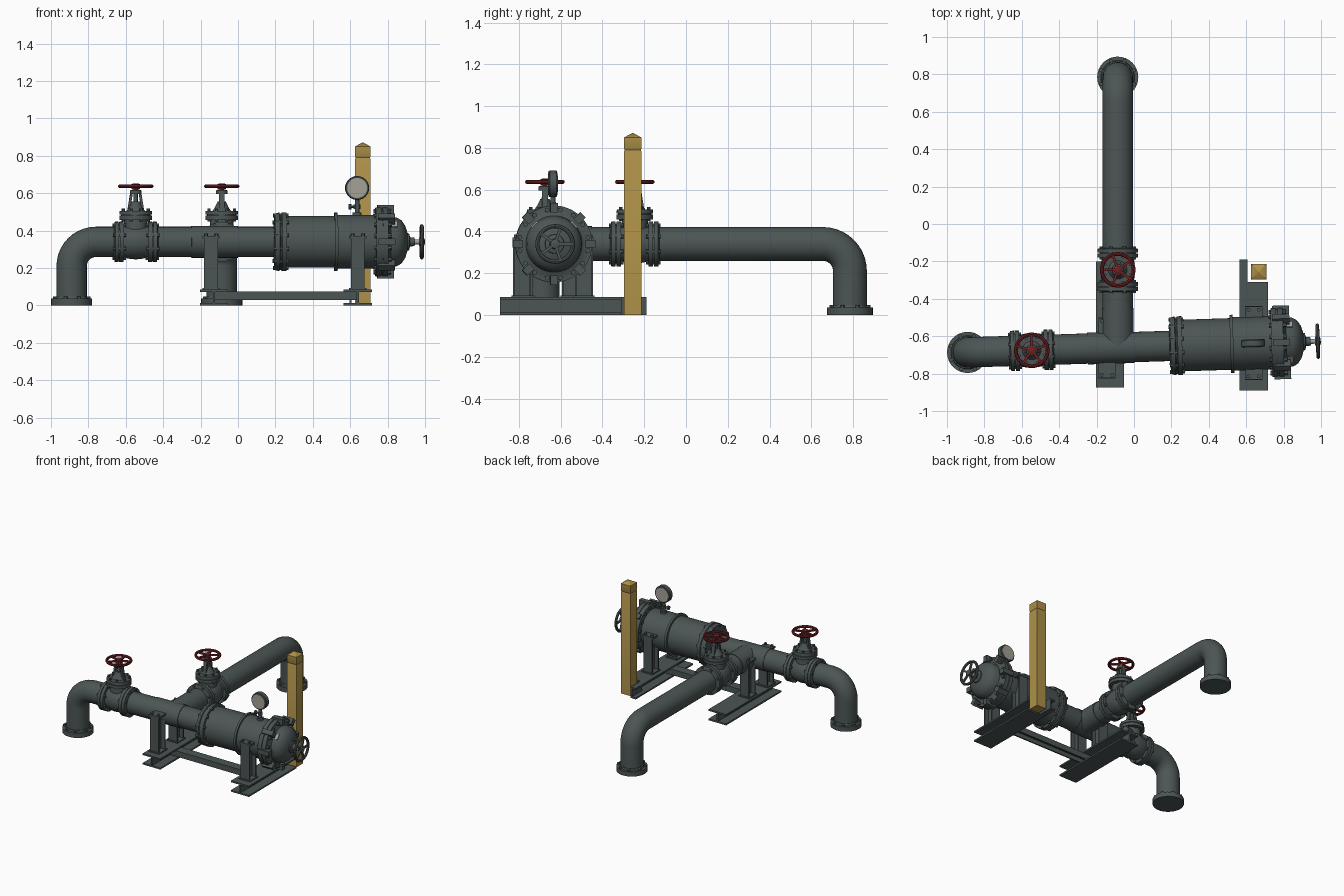
import bpy, bmesh, math
from mathutils import Matrix, Vector

if "Cube" in bpy.data.objects:
    bpy.data.objects.remove(bpy.data.objects["Cube"])

def material(name, col):
    m = bpy.data.materials.new(name)
    m.diffuse_color = (*col, 1)
    m.use_nodes = True
    m.node_tree.nodes["Principled BSDF"].inputs["Base Color"].default_value = m.diffuse_color
    return m

STEEL = material("dark_grey_green", (0.072, 0.092, 0.09))
RED = material("wheel_red", (0.17, 0.014, 0.017))
WOOD = material("post_ochre", (0.42, 0.28, 0.065))
PALE = material("pale_beige", (0.38, 0.36, 0.31))

T = Matrix.Translation
def R(deg, axis): return Matrix.Rotation(math.radians(deg), 4, axis)
ALONG_X, ALONG_Y = R(90, 'Y'), R(-90, 'X')       # turn local z onto x or y
MAIN = T((0, -0.658, 0.34)) @ Matrix.Rotation(0.032, 4, 'Z')   # slightly skewed main line
BRANCH = T((-0.087, 0, 0.34)) @ R(90, 'Z')       # local x runs along +y

def finish(bm, name, mat):
    bmesh.ops.recalc_face_normals(bm, faces=bm.faces)
    me = bpy.data.meshes.new(name)
    bm.to_mesh(me)
    bm.free()
    me.materials.append(mat)
    ob = bpy.data.objects.new(name, me)
    bpy.context.collection.objects.link(ob)
    return ob

def skin(bm, rings, closed=False):
    n = len(rings[0])
    pairs = list(zip(rings, rings[1:])) + ([(rings[-1], rings[0])] if closed else [])
    for a, b in pairs:
        for i in range(n):
            bm.faces.new((a[i], a[(i + 1) % n], b[(i + 1) % n], b[i]))
    if not closed:
        bm.faces.new(rings[0][::-1])
        bm.faces.new(rings[-1])

def lathe(bm, prof, M, n=32):
    """Revolve (height, radius) pairs about local z."""
    skin(bm, [[bm.verts.new(M @ Vector((r * math.cos(2 * math.pi * i / n),
               r * math.sin(2 * math.pi * i / n), h))) for i in range(n)] for h, r in prof])

def box(bm, x0, x1, y0, y1, z0, z1, M=Matrix()):
    S = Matrix.Diagonal((x1 - x0, y1 - y0, z1 - z0, 1))
    bmesh.ops.create_cube(bm, size=1, matrix=M @ T(((x0 + x1) / 2, (y0 + y1) / 2, (z0 + z1) / 2)) @ S)

def tube(bm, pts, r, M, n=32):
    """Sweep a circle along a path in the local xz plane."""
    rings = []
    for k, p in enumerate(pts):
        t = (Vector(pts[min(k + 1, len(pts) - 1)]) - Vector(pts[max(k - 1, 0)])).normalized()
        side = Vector((0, 1, 0))
        up = t.cross(side)
        rings.append([bm.verts.new(M @ (Vector(p) + r * (math.cos(a) * side + math.sin(a) * up)))
                      for a in (2 * math.pi * i / n for i in range(n))])
    skin(bm, rings)

def bolts(bm, n, ring, z0, z1, M, r=0.011):
    for i in range(n):
        lathe(bm, [(z0, r), (z1, r)], M @ R(360 * (i + 0.5) / n, 'Z') @ T((ring, 0, 0)), 6)

def wheel(name, M, rad, mat):
    """Five-spoke handwheel around local z."""
    bm = bmesh.new()
    n = 40
    skin(bm, [[bm.verts.new(M @ R(360 * i / n, 'Z') @ Vector((rad + 0.010 * math.cos(a), 0, 0.010 * math.sin(a))))
               for a in (2 * math.pi * j / 8 for j in range(8))] for i in range(n)], True)
    for i in range(5):
        box(bm, 0.01, rad, -0.007, 0.007, -0.006, 0.006, M @ R(72 * i + 18, 'Z'))
    lathe(bm, [(-0.015, 0.022), (0.012, 0.022), (0.016, 0.012)], M, 16)
    finish(bm, name, mat)

def elbow_path(x, end, s):
    """Foot at x, bend of 0.13, then level to end; s = direction of travel."""
    arc = [(x + s * 0.13 * (1 - math.cos(a)), 0, -0.13 + 0.13 * math.sin(a))
           for a in (math.pi / 2 * i / 10 for i in range(11))]
    return [(x, 0, -0.34)] + arc + [(end, 0, 0)]

# pipe runs with floor flanges
for name, M, x, end, s in (("main_pipe", MAIN, -0.89, 0.21, 1), ("branch_pipe", BRANCH, 0.785, -0.655, -1)):
    bm = bmesh.new()
    tube(bm, elbow_path(x, end, s), 0.081, M)
    finish(bm, name, STEEL)
    bm = bmesh.new()
    F = M @ T((x, 0, -0.34))
    lathe(bm, [(0, 0.110), (0.036, 0.110), (0.036, 0.09), (0.048, 0.086)], F)
    bolts(bm, 8, 0.096, 0.03, 0.048, F)
    finish(bm, name + "_foot_flange", STEEL)

# tee fitting and weld collars
bm = bmesh.new()
lathe(bm, [(-0.25, 0.085), (0.0, 0.085)], MAIN @ ALONG_X)
lathe(bm, [(-0.655, 0.085), (-0.45, 0.085)], BRANCH @ ALONG_X)
finish(bm, "tee_fitting", STEEL)

def valve(name, M):
    bm = bmesh.new()
    half = [(0.118, 0.086), (0.112, 0.108), (0.092, 0.108), (0.092, 0.098), (0.088, 0.098),
            (0.088, 0.108), (0.066, 0.108), (0.066, 0.084), (0.035, 0.09)]
    lathe(bm, [(-h, r) for h, r in half] + [(0, 0.094)] + half[::-1], M @ ALONG_X)
    for s in (-0.124, 0.054):
        bolts(bm, 8, 0.096, s, s + 0.07, M @ ALONG_X, 0.010)
    # bonnet
    lathe(bm, [(0.05, 0.066), (0.118, 0.062), (0.118, 0.088), (0.14, 0.088), (0.14, 0.08), (0.145, 0.08),
               (0.145, 0.088), (0.165, 0.086), (0.165, 0.05), (0.185, 0.036), (0.215, 0.022)], M)
    bolts(bm, 8, 0.073, 0.11, 0.178, M, 0.009)
    finish(bm, name + "_body", STEEL)
    # yoke and stem
    bm = bmesh.new()
    for a in (0, 180):
        Y = M @ R(a, 'Z')
        box(bm, -0.007, 0.007, -0.014, 0.014, 0, 0.10, Y @ T((0.038, 0, 0.165)) @ R(-9, 'Y'))
    lathe(bm, [(0.255, 0.032), (0.275, 0.03), (0.28, 0.018)], M, 16)
    lathe(bm, [(0.16, 0.011), (0.312, 0.011)], M, 12)
    finish(bm, name + "_yoke", STEEL)
    wheel(name + "_handwheel", M @ T((0, 0, 0.297)), 0.085, RED)

valve("inlet_valve", MAIN @ T((-0.547, 0, 0)))
valve("branch_valve", BRANCH @ T((-0.245, 0, 0)))

# pressure vessel
AX = MAIN @ ALONG_X
bm = bmesh.new()
lathe(bm, [(0.19, 0.09), (0.195, 0.15), (0.22, 0.157), (0.224, 0.15), (0.23, 0.15), (0.234, 0.157), (0.258, 0.157),
           (0.258, 0.138), (0.515, 0.138), (0.515, 0.156), (0.532, 0.156), (0.532, 0.143), (0.735, 0.143),
           (0.735, 0.184), (0.765, 0.184), (0.765, 0.178), (0.772, 0.178), (0.772, 0.184), (0.80, 0.184),
           (0.80, 0.165), (0.815, 0.135), (0.85, 0.130), (0.875, 0.115), (0.895, 0.085), (0.907, 0.045),
           (0.91, 0.01)], AX, 48)
finish(bm, "vessel_body", STEEL)
bm = bmesh.new()
bolts(bm, 12, 0.145, 0.188, 0.268, AX, 0.011)
bolts(bm, 16, 0.166, 0.725, 0.818, AX, 0.012)
finish(bm, "vessel_bolts", STEEL)
bm = bmesh.new()
for i in range(8):                                # swing clamps round the lid
    box(bm, 0.745, 0.835, -0.018, 0.018, 0.15, 0.197, MAIN @ R(45 * i, 'X'))
finish(bm, "lid_clamps", STEEL)
bm = bmesh.new()
for a in (-45, 45):                               # pale plates on the lid
    box(bm, 0.82, 0.85, -0.02, 0.02, 0.129, 0.137, MAIN @ R(a, 'X'))
finish(bm, "lid_plates", PALE)

# lid hub, screw and wheel
bm = bmesh.new()
lathe(bm, [(0.89, 0.05), (0.915, 0.045), (0.92, 0.025), (0.945, 0.022)], AX, 20)
finish(bm, "lid_hub", STEEL)
bm = bmesh.new()
lathe(bm, [(0.94, 0.013), (0.985, 0.013)], AX, 12)
finish(bm, "lid_screw", PALE)
wheel("lid_handwheel", MAIN @ T((0.983, 0, 0)) @ ALONG_X, 0.085, STEEL)

# pressure gauge with a dial on both sides
G = MAIN @ T((0.637, 0, 0.288))
bm = bmesh.new()
lathe(bm, [(-0.02, 0.052), (-0.02, 0.06), (-0.015, 0.064), (0.015, 0.064), (0.02, 0.06), (0.02, 0.052)], G @ ALONG_Y)
lathe(bm, [(-0.16, 0.024), (-0.13, 0.024), (-0.13, 0.012), (-0.055, 0.012)], G, 12)
lathe(bm, [(-0.112, 0.018), (-0.088, 0.018)], G, 6)
lathe(bm, [(-0.045, 0.015), (-0.03, 0.015), (-0.03, 0.007), (0, 0.007)], G @ T((0, 0, -0.1)) @ ALONG_X, 10)
finish(bm, "gauge_case", STEEL)
bm = bmesh.new()
for s in (-0.0225, 0.0185):
    lathe(bm, [(s, 0.053), (s + 0.004, 0.053)], G @ ALONG_Y)
finish(bm, "gauge_dials", PALE)

# saddle posts: H columns with base plates and bolted caps
for name, xc, ys in (("left_post", -0.144, (-0.775, -0.55)), ("right_post", 0.640, (-0.785, -0.488))):
    for k, yc in enumerate(ys):
        bm = bmesh.new()
        C = T((xc, yc, 0))
        for s in (-1, 1):
            box(bm, -0.037, 0.037, s * 0.038 - 0.005, s * 0.038 + 0.005, 0.085, 0.36, C)
        box(bm, -0.006, 0.006, -0.04, 0.04, 0.085, 0.36, C)
        box(bm, -0.046, 0.046, -0.046, 0.046, 0.358, 0.372, C)
        box(bm, -0.046, 0.046, -0.05, 0.05, 0.082, 0.094, C)
        for s in (-1, 1):
            out = -0.03 if k == 0 else 0.03
            lathe(bm, [(0.37, 0.011), (0.385, 0.011)], C @ T((s * 0.028, out, 0)), 6)
        finish(bm, f"{name}_{k + 1}", STEEL)

# cross beams (I section); the right one is notched around the timber post
def i_beam(name, x0, x1, y0, y1, web, notch=None):
    bm = bmesh.new()
    for z in (0, 0.073):
        box(bm, x0, x1, y0, y1, z, z + 0.012)
    box(bm, web - 0.006, web + 0.006, y0, y1, 0.006, 0.08)
    if notch:
        for z in (0, 0.073):
            box(bm, x0, notch[0], y1, notch[1], z, z + 0.012)
        box(bm, notch[0] - 0.012, notch[0], y1, notch[1], 0.006, 0.08)
    finish(bm, name, STEEL)

i_beam("left_beam", -0.203, -0.053, -0.875, -0.20, -0.128)
i_beam("right_beam", 0.563, 0.717, -0.89, -0.31, 0.64, (0.607, -0.19))

# tie channel between the beams
bm = bmesh.new()
box(bm, -0.125, 0.636, -0.685, -0.615, 0.062, 0.074)
box(bm, -0.125, 0.636, -0.685, -0.675, 0.03, 0.07)
box(bm, -0.125, 0.636, -0.625, -0.615, 0.03, 0.07)
finish(bm, "tie_channel", STEEL)

# timber post with pyramid top
bm = bmesh.new()
P = T((0.667, -0.255, 0)) @ R(45, 'Z')
q = math.sqrt(2)
lathe(bm, [(0, 0.041 * q), (0.785, 0.041 * q), (0.79, 0.038 * q), (0.795, 0.041 * q),
           (0.85, 0.041 * q), (0.872, 0.001)], P, 4)
finish(bm, "timber_post", WOOD)

# smooth the round parts, keep hard edges
bpy.ops.object.select_all(action='SELECT')
bpy.context.view_layer.objects.active = bpy.data.objects["main_pipe"]
bpy.ops.object.shade_smooth_by_angle(angle=math.radians(32))
